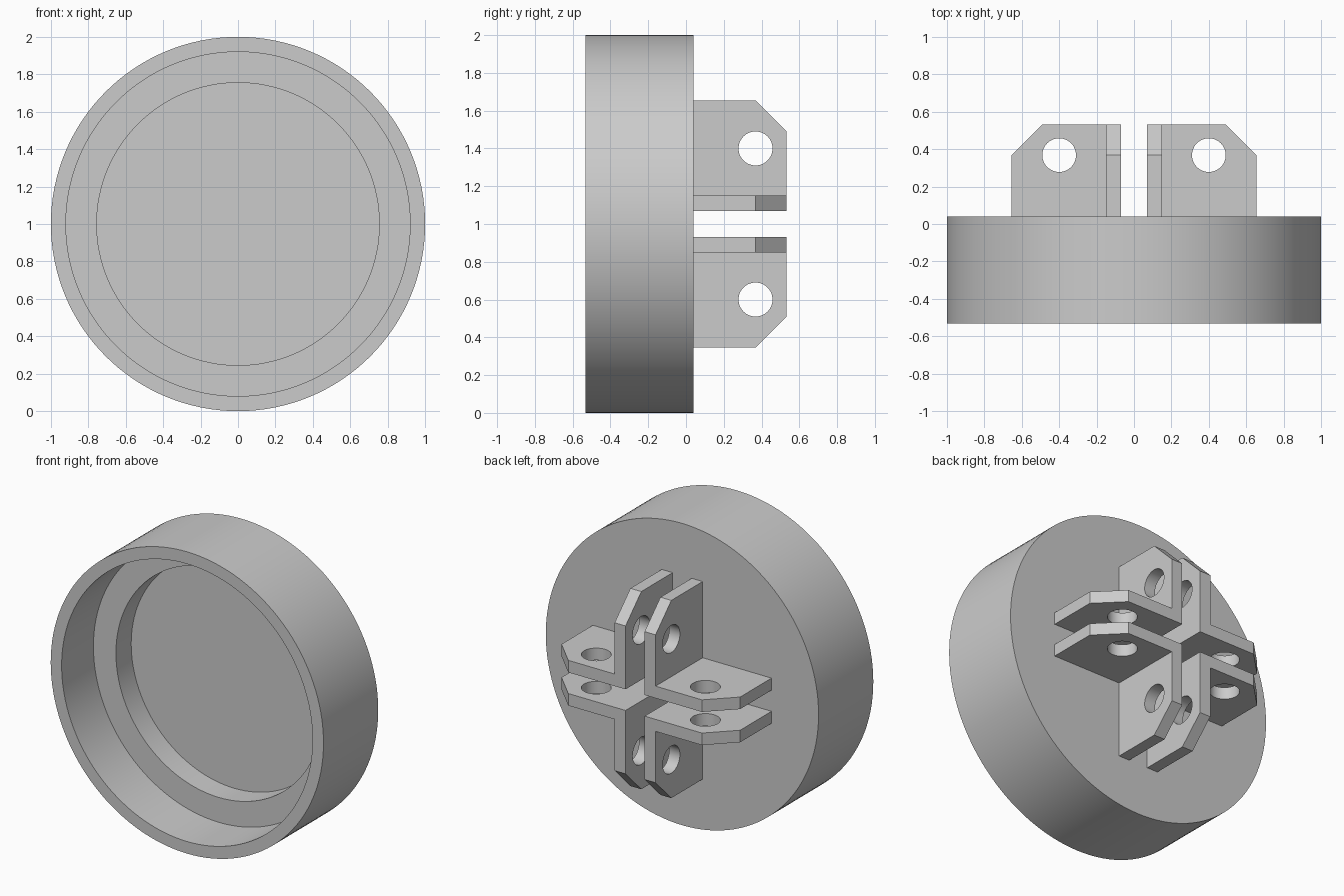
import bpy, bmesh, math
from mathutils import Matrix, Vector

if "Cube" in bpy.data.objects:
    bpy.data.objects.remove(bpy.data.objects["Cube"])

FRONT, BACK = -0.533, 0.04      # cup extent in y
TIP = 0.533                     # outer end of the lugs
GAP, THICK, REACH = 0.07, 0.08, 0.655
CHAMFER = 0.165

grey = bpy.data.materials.new("plain grey")
grey.use_nodes = True
colour = (0.6, 0.6, 0.6, 1)
grey.diffuse_color = colour
grey.node_tree.nodes["Principled BSDF"].inputs["Base Color"].default_value = colour


def make_object(name, bm):
    bmesh.ops.recalc_face_normals(bm, faces=bm.faces)
    mesh = bpy.data.meshes.new(name)
    bm.to_mesh(mesh)
    bm.free()
    mesh.materials.append(grey)
    obj = bpy.data.objects.new(name, mesh)
    obj.location.z = 1
    bpy.context.collection.objects.link(obj)
    bpy.ops.object.select_all(action="DESELECT")
    obj.select_set(True)
    bpy.context.view_layer.objects.active = obj
    bpy.ops.object.shade_smooth_by_angle(angle=math.radians(30))
    return obj


def loop(bm, points):
    verts = [bm.verts.new(p) for p in points]
    return [bm.edges.new((a, b)) for a, b in zip(verts, verts[1:] + verts[:1])]


# Stepped round cup, turned about the y axis
bm = bmesh.new()
profile = [(0.755, -0.04), (0.755, -0.2), (0.92, -0.2), (0.92, FRONT),
           (1, FRONT), (1, BACK)]
verts = [bm.verts.new((r, y, 0)) for r, y in profile]
edges = [bm.edges.new(pair) for pair in zip(verts, verts[1:])]
bmesh.ops.spin(bm, geom=verts + edges, cent=(0, 0, 0), axis=(0, 1, 0),
               angle=math.tau, steps=128, use_duplicate=False)
bmesh.ops.remove_doubles(bm, verts=bm.verts, dist=0.0001)
bmesh.ops.holes_fill(bm, edges=[e for e in bm.edges if e.is_boundary], sides=0)
make_object("round_cup", bm)

# Flat lug plate with a chamfered corner and a pin hole
bm = bmesh.new()
outline = loop(bm, [(GAP, BACK, GAP), (REACH, BACK, GAP),
                    (REACH, TIP - CHAMFER, GAP), (REACH - CHAMFER, TIP, GAP),
                    (GAP, TIP, GAP)])
hole = loop(bm, [(0.4 + 0.09 * math.cos(a), 0.368 + 0.09 * math.sin(a), GAP)
                 for a in (math.tau * i / 48 for i in range(48))])
bmesh.ops.triangle_fill(bm, edges=outline + hole, use_beauty=True,
                        normal=Vector((0, 0, 1)))
raised = bmesh.ops.extrude_face_region(bm, geom=bm.faces[:], use_keep_orig=True)["geom"]
for v in [g for g in raised if isinstance(g, bmesh.types.BMVert)]:
    v.co.z += THICK
    if v.co.x < GAP + 0.001:    # mitre at the inner corner
        v.co.x += THICK
mitre = [f for f in bm.faces if all(v.co.x < GAP + THICK + 0.001 for v in f.verts)]
bmesh.ops.delete(bm, geom=mitre, context="FACES")

# Second plate at a right angle, joined at the mitre into one bracket
copy = bmesh.ops.duplicate(bm, geom=bm.verts[:] + bm.edges[:] + bm.faces[:])["geom"]
swap_xz = Matrix(((0, 0, 1), (0, 1, 0), (1, 0, 0)))
for v in [g for g in copy if isinstance(g, bmesh.types.BMVert)]:
    v.co = swap_xz @ v.co
bmesh.ops.remove_doubles(bm, verts=bm.verts, dist=0.0001)
bmesh.ops.recalc_face_normals(bm, faces=bm.faces)
bmesh.ops.dissolve_limit(bm, angle_limit=0.01, verts=bm.verts, edges=bm.edges)
brackets = make_object("corner_brackets", bm)
mirror = brackets.modifiers.new("four_quadrants", "MIRROR")
mirror.use_axis = (True, False, True)
mirror.use_mirror_merge = False
